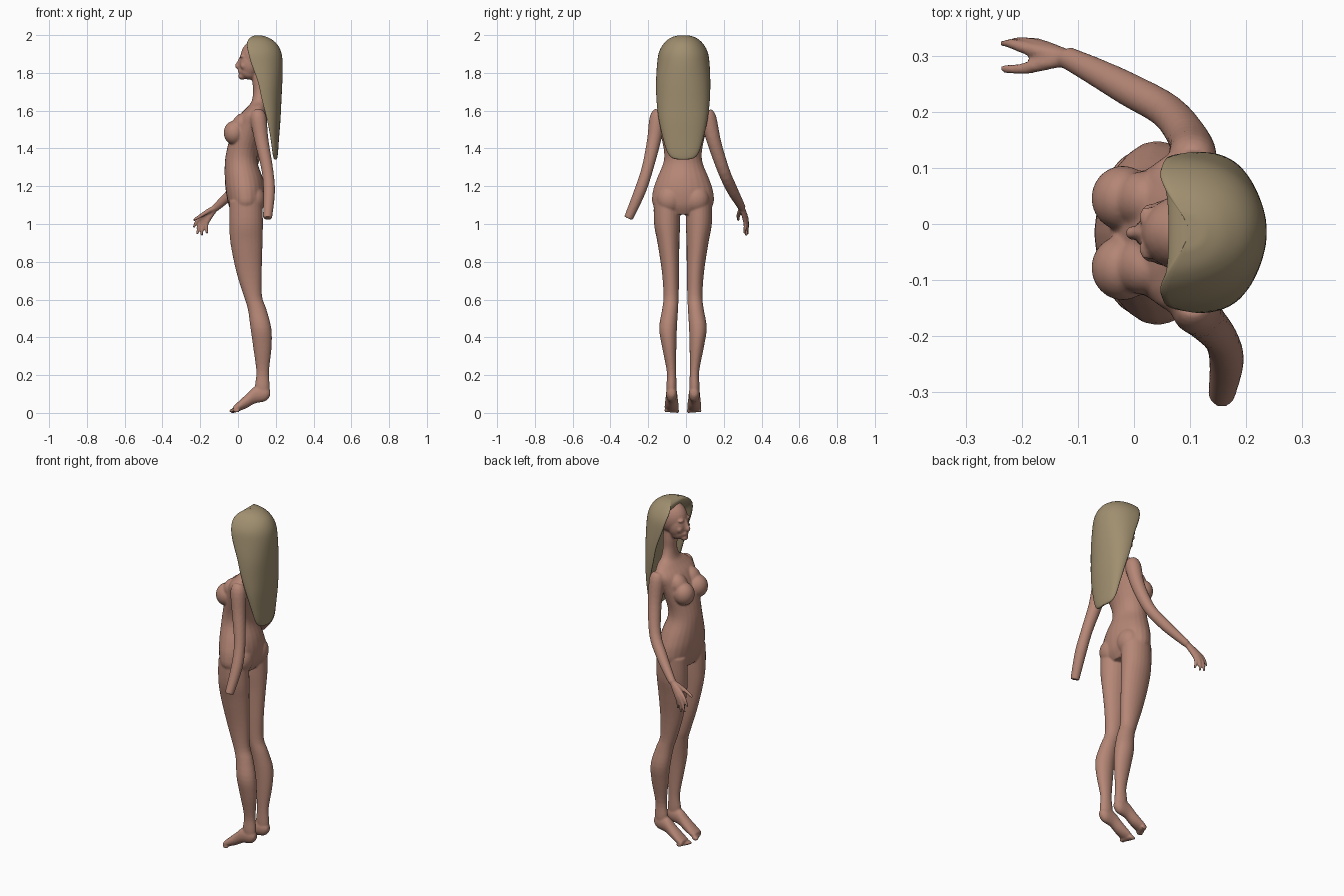
import bpy, bmesh, math
from mathutils import Vector, Matrix

MID = -0.016                       # y of the figure's symmetry plane (it faces -x)
SIDES = (-1, 1)


def material(name, rgb):
    m = bpy.data.materials.new(name)
    m.diffuse_color = (*rgb, 1)
    return m


def smooth_rows(rows, n=4):
    """Catmull-Rom interpolation of rows of numbers."""
    out = []
    for i in range(len(rows) - 1):
        a, b, c, d = (rows[max(0, min(len(rows) - 1, i + k))] for k in (-1, 0, 1, 2))
        for s in range(n):
            t = s / n
            out.append([0.5 * (2 * q + (r - p) * t + (2 * p - 5 * q + 4 * r - w) * t * t
                               + (3 * q - p - 3 * r + w) * t ** 3)
                        for p, q, r, w in zip(a, b, c, d)])
    return out + [list(rows[-1])]


def skin_rings(bm, rings):
    """Closed loft through rings of points."""
    vs = [[bm.verts.new(p) for p in ring] for ring in rings]
    n = len(vs[0])
    for a, b in zip(vs, vs[1:]):
        for i in range(n):
            bm.faces.new((a[i], a[(i + 1) % n], b[(i + 1) % n], b[i]))
    bm.faces.new(vs[0])
    bm.faces.new(vs[-1])


def ellipse(c, u, v, n=24):
    return [c + u * math.cos(2 * math.pi * i / n) + v * math.sin(2 * math.pi * i / n)
            for i in range(n)]


def upright(bm, rows, power=1.0):
    """Horizontal sections: z, front x, back x, centre y, half width."""
    skin_rings(bm, [ellipse(Vector(((a + b) / 2, y, z)), Vector(((b - a) / 2, 0, 0)),
                            Vector((0, w, 0))) for z, a, b, y, w in smooth_rows(rows)])


def tube(bm, rows, n=16):
    """Round limb along a path: x, y, z, radius."""
    rows = smooth_rows(rows)
    pts = [Vector(r[:3]) for r in rows]
    rings = []
    for i, r in enumerate(rows):
        t = (pts[min(i + 1, len(pts) - 1)] - pts[max(i - 1, 0)]).normalized()
        u = t.cross(Vector((0, 1, 0))).normalized()
        rings.append(ellipse(pts[i], u * r[3], t.cross(u) * r[3], n))
    skin_rings(bm, rings)


def ball(bm, c, r, tilt=0):
    bmesh.ops.create_uvsphere(bm, u_segments=24, v_segments=16, radius=1,
                              matrix=Matrix.Translation(c) @ Matrix.Rotation(tilt, 4, 'Y')
                              @ Matrix.Diagonal((*r, 1)))


def finish(bm, name, mat):
    bmesh.ops.recalc_face_normals(bm, faces=bm.faces[:])
    me = bpy.data.meshes.new(name)
    bm.to_mesh(me)
    bm.free()
    me.materials.append(mat)
    for p in me.polygons:
        p.use_smooth = True
    ob = bpy.data.objects.new(name, me)
    bpy.context.collection.objects.link(ob)
    return ob


skin = material("skin", (0.46, 0.24, 0.18))
blond = material("hair", (0.35, 0.275, 0.16))

bm = bmesh.new()

# torso and neck
upright(bm, [(z, a, b, MID, w) for z, a, b, w in (
    (1.05, -0.03, 0.11, 0.09), (1.10, -0.05, 0.135, 0.158), (1.17, -0.064, 0.142, 0.16),
    (1.24, -0.07, 0.132, 0.138), (1.32, -0.07, 0.105, 0.105), (1.38, -0.062, 0.105, 0.10),
    (1.45, -0.045, 0.125, 0.113), (1.52, -0.02, 0.148, 0.13), (1.58, 0.012, 0.158, 0.145),
    (1.62, 0.05, 0.157, 0.115), (1.65, 0.072, 0.153, 0.065), (1.70, 0.08, 0.15, 0.043),
    (1.76, 0.075, 0.15, 0.042), (1.82, 0.07, 0.15, 0.04))])

for s in SIDES:
    # breast and buttock
    ball(bm, (-0.02, MID + s * 0.062, 1.483), (0.056, 0.058, 0.063))
    ball(bm, (0.015, MID + s * 0.06, 1.53), (0.045, 0.05, 0.06), 0.5)
    ball(bm, (0.085, MID + s * 0.07, 1.13), (0.06, 0.07, 0.075))
    # leg
    upright(bm, [(z, a, b, MID + s * y, w) for z, a, b, y, w in (
        (1.12, -0.045, 0.13, 0.085, 0.07), (1.0, -0.046, 0.132, 0.084, 0.069),
        (0.9, -0.04, 0.13, 0.077, 0.058), (0.75, -0.01, 0.126, 0.066, 0.046),
        (0.62, 0.03, 0.127, 0.063, 0.04), (0.55, 0.052, 0.15, 0.068, 0.042),
        (0.45, 0.066, 0.176, 0.079, 0.047), (0.35, 0.08, 0.178, 0.073, 0.038),
        (0.22, 0.097, 0.164, 0.061, 0.025), (0.14, 0.09, 0.168, 0.061, 0.027),
        (0.09, 0.10, 0.165, 0.061, 0.024))])
    # foot, sloping down from a raised heel
    skin_rings(bm, [ellipse(Vector((x, MID + s * 0.06, z)), Vector((0, w, 0)), Vector((0, 0, h)))
                    for x, z, w, h in smooth_rows((
                        (0.170, 0.105, 0.014, 0.016), (0.145, 0.102, 0.028, 0.04),
                        (0.09, 0.095, 0.03, 0.045), (0.045, 0.062, 0.034, 0.037),
                        (0.0, 0.033, 0.038, 0.025), (-0.025, 0.02, 0.035, 0.015)))])
    # toes, biggest on the inside
    for i in range(5):
        r = 0.012 - 0.001 * i
        ball(bm, (-0.026 + 0.005 * i, MID + s * (0.03 + 0.0155 * i), 0.011),
             (0.021 - 0.001 * i, r * 0.8, r))

# arm ending at the wrist
tube(bm, [(0.105, -0.135, 1.595, 0.03), (0.108, -0.15, 1.56, 0.043), (0.125, -0.17, 1.44, 0.037),
          (0.155, -0.205, 1.29, 0.031), (0.165, -0.245, 1.17, 0.031), (0.156, -0.305, 1.03, 0.024)])

# reaching arm
tube(bm, [(0.105, 0.105, 1.595, 0.03), (0.105, 0.118, 1.56, 0.043), (0.098, 0.15, 1.43, 0.037),
          (0.06, 0.20, 1.28, 0.032), (-0.01, 0.24, 1.19, 0.03), (-0.07, 0.272, 1.13, 0.025),
          (-0.12, 0.297, 1.085, 0.02)])

# hand: palm, thumb and four fingers
wrist = Vector((-0.115, 0.295, 1.09))
for k, tip in (((-0.186, 0.312, 1.045), (-0.235, 0.322, 0.98)),
               ((-0.178, 0.318, 1.033), (-0.217, 0.324, 0.945)),
               ((-0.168, 0.318, 1.025), (-0.192, 0.318, 0.937)),
               ((-0.157, 0.312, 1.022), (-0.164, 0.308, 0.948))):
    k, tip = Vector(k), Vector(tip)
    bend = k.lerp(tip, 0.5) + Vector((-0.007, 0.004, 0.004))
    tube(bm, [(*wrist, 0.015), (*k, 0.0125), (*bend, 0.0095), (*tip, 0.0065)], 10)
tube(bm, [(*wrist, 0.013), (-0.155, 0.287, 1.07, 0.013), (-0.195, 0.277, 1.045, 0.0105),
          (-0.236, 0.277, 1.02, 0.0075)], 10)

# head: skull, face, jaw, nose, lips, brow
ball(bm, (0.105, MID, 1.885), (0.092, 0.072, 0.092))
ball(bm, (0.062, MID, 1.85), (0.056, 0.06, 0.08))
ball(bm, (0.055, MID, 1.805), (0.05, 0.046, 0.04), 0.35)
ball(bm, (0.022, MID, 1.782), (0.021, 0.023, 0.018))
ball(bm, (0.012, MID, 1.808), (0.012, 0.022, 0.012))
tube(bm, [(0.016, MID, 1.885, 0.008), (0.004, MID, 1.855, 0.01), (-0.004, MID, 1.836, 0.0125),
          (0.006, MID, 1.826, 0.01)], 10)
for s in SIDES:
    ball(bm, (0.022, MID + s * 0.028, 1.888), (0.013, 0.02, 0.009))
    ball(bm, (0.03, MID + s * 0.034, 1.838), (0.017, 0.018, 0.02))

body = finish(bm, "body", skin)
rm = body.modifiers.new("blend", 'REMESH')
rm.mode = 'VOXEL'
rm.voxel_size = 0.0055
rm.use_smooth_shade = True
sm = body.modifiers.new("soften", 'SMOOTH')
sm.factor = 0.5
sm.iterations = 4

# long hair: crescent sections, open toward the face
rows = smooth_rows((  # z, front x, back x, centre y, half width, hollow
    (1.998, 0.085, 0.125, -0.014, 0.03, 0), (1.985, 0.06, 0.165, -0.014, 0.07, 0),
    (1.955, 0.042, 0.205, -0.014, 0.105, 0.15), (1.91, 0.045, 0.229, -0.014, 0.13, 0.4),
    (1.85, 0.06, 0.237, -0.014, 0.14, 0.6), (1.75, 0.098, 0.235, -0.015, 0.145, 0.6),
    (1.65, 0.122, 0.23, -0.015, 0.142, 0.55), (1.55, 0.15, 0.225, -0.015, 0.13, 0.45),
    (1.45, 0.17, 0.217, -0.015, 0.107, 0.3), (1.38, 0.18, 0.212, -0.015, 0.085, 0.2),
    (1.35, 0.187, 0.208, -0.015, 0.06, 0.1), (1.342, 0.192, 0.204, -0.015, 0.03, 0)))
bm = bmesh.new()
rings = []
N = 20
for z, a, b, y, w, h in rows:
    h = max(0, h)
    outer = [Vector((a + (b - a) * math.sin(math.pi * i / N) ** 0.8,
                     y - w * math.cos(math.pi * i / N), z)) for i in range(N + 1)]
    inner = [Vector((a + 0.004 + (b - a) * h * math.sin(math.pi * i / N),
                     y + 0.9 * w * math.cos(math.pi * i / N), z)) for i in range(1, N)]
    rings.append(outer + inner)
skin_rings(bm, rings)
hair = finish(bm, "long_hair", blond)
sub = hair.modifiers.new("round", 'SUBSURF')
sub.levels = sub.render_levels = 1
